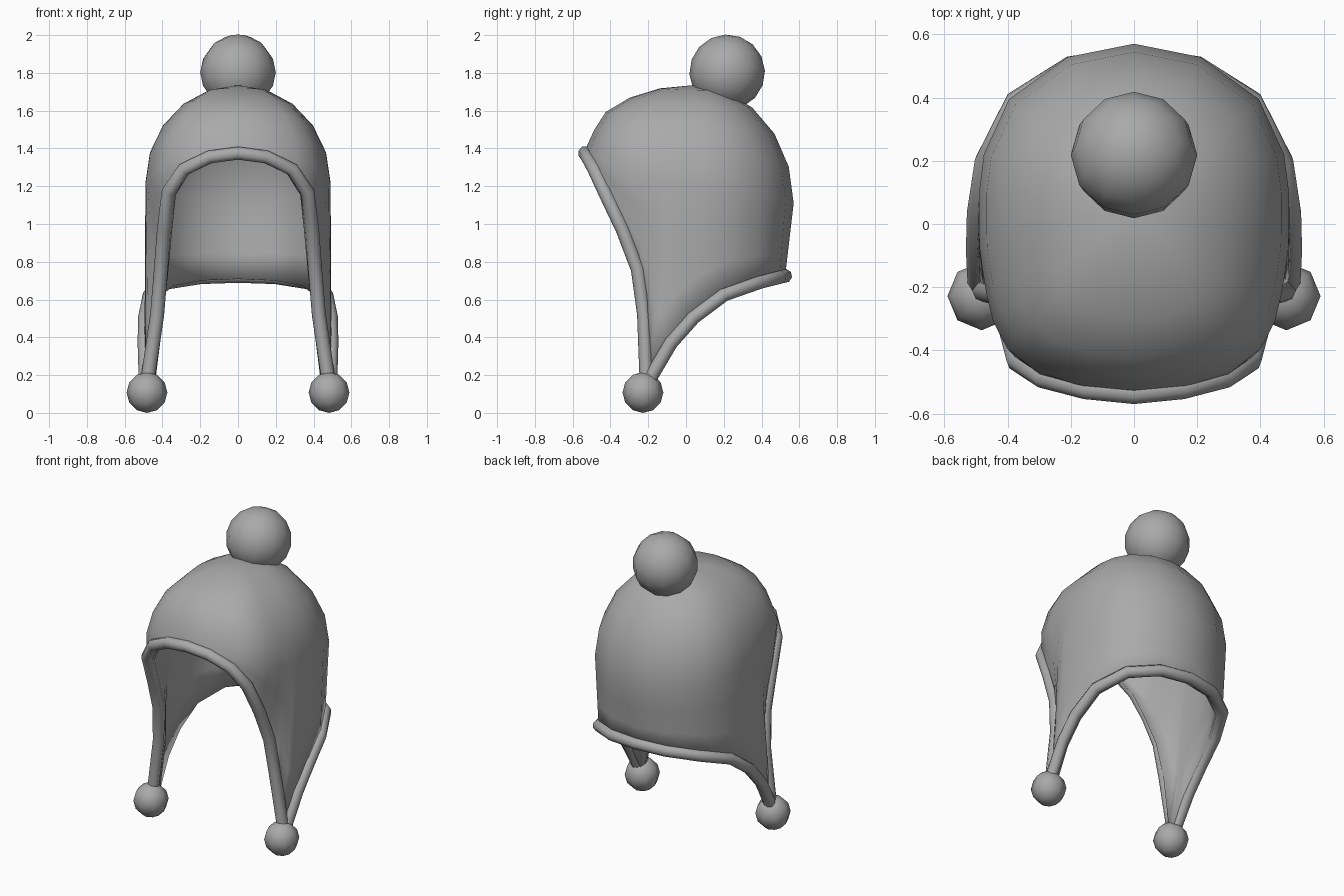
import bpy, bmesh, math
from mathutils import Vector

if "Cube" in bpy.data.objects:
    bpy.data.objects.remove(bpy.data.objects["Cube"])

# Half of the hem, front centre -> ear-flap tip -> back centre
rim = [(0, -.535, 1.375), (.15, -.52, 1.355), (.285, -.485, 1.29), (.368, -.43, 1.17),
       (.392, -.335, .97), (.408, -.255, .76), (.428, -.222, .52), (.475, -.21, .2),
       (.49, -.18, .2), (.495, -.08, .37), (.492, .04, .505), (.468, .2, .625),
       (.375, .385, .69), (.2, .495, .718), (0, .525, .725)]
# Matching line where the sides turn into the dome
brow = [(0, -.535, 1.39), (.16, -.515, 1.38), (.31, -.465, 1.35), (.40, -.395, 1.3),
        (.445, -.31, 1.26), (.467, -.22, 1.24), (.48, -.14, 1.23), (.488, -.08, 1.22),
        (.49, -.03, 1.22), (.49, .03, 1.22), (.49, .1, 1.2), (.475, .22, 1.19),
        (.395, .395, 1.16), (.21, .528, 1.13), (0, .57, 1.11)]
TIP = 7
POLE = Vector((0, .04, 1.735))

# Mid-grey wool
wool = bpy.data.materials.new("grey_wool")
wool.diffuse_color = (.4, .4, .4, 1)
wool.use_nodes = True
wool.node_tree.nodes["Principled BSDF"].inputs["Base Color"].default_value = wool.diffuse_color


def mirror_x(p):
    return (-p[0], p[1], p[2])


def full_loop(half):
    return half + [mirror_x(p) for p in half[-2:0:-1]]


# Cap shell: dome rows above the brow line, straight rows down to the hem
bm = bmesh.new()
columns = []
pole = bm.verts.new(POLE)
for r, e in zip(full_loop(rim), full_loop(brow)):
    r, e = Vector(r), Vector(e)
    r += (r - e).normalized() * .02
    col = []
    for deg in (72, 54, 36, 18, 0):
        a = math.radians(deg)
        p = POLE + (e - POLE) * math.cos(a)
        p.z = e.z + (POLE.z - e.z) * math.sin(a)
        if e.y < -.3 and deg == 18:      # flatter forehead
            p.y += .02
        col.append(bm.verts.new(p))
    for t in (.33, .67, 1):
        col.append(bm.verts.new(e.lerp(r, t)))
    columns.append(col)
for i, a in enumerate(columns):
    b = columns[(i + 1) % len(columns)]
    bm.faces.new((pole, a[0], b[0]))
    for j in range(len(a) - 1):
        bm.faces.new((a[j], a[j + 1], b[j + 1], b[j]))
bmesh.ops.recalc_face_normals(bm, faces=bm.faces[:])
if sum(f.normal.dot(f.calc_center_median() - Vector((0, 0, 1))) for f in bm.faces) < 0:
    bmesh.ops.reverse_faces(bm, faces=bm.faces[:])
for f in bm.faces:
    f.smooth = True
mesh = bpy.data.meshes.new("cap_shell")
bm.to_mesh(mesh)
bm.free()
mesh.materials.append(wool)
shell = bpy.data.objects.new("cap_shell", mesh)
bpy.context.collection.objects.link(shell)
# Thick lining that covers the inner side of the hem cord
solid = shell.modifiers.new("lining", 'SOLIDIFY')
solid.thickness = .042
solid.offset = -1


# Rolled hem cords, ending inside the small pom-poms
def cord(name, pts, radius=.037):
    curve = bpy.data.curves.new(name, 'CURVE')
    curve.dimensions = '3D'
    curve.bevel_depth = radius
    curve.bevel_resolution = 2
    curve.use_fill_caps = True
    spline = curve.splines.new('POLY')
    spline.points.add(len(pts) - 1)
    for sp, p in zip(spline.points, pts):
        sp.co = (*p, 1)
    spline.use_smooth = True
    curve.materials.append(wool)
    obj = bpy.data.objects.new(name, curve)
    bpy.context.collection.objects.link(obj)


front = rim[:TIP + 1] + [(.48, -.215, .12)]
back = rim[:TIP:-1] + [(.485, -.21, .12)]
for name, half in (("front_hem", front), ("back_hem", back)):
    cord(name, [mirror_x(p) for p in half[:0:-1]] + half)


# Pom-poms
def pompom(name, loc, radius, segments, rings, tilt=0):
    bpy.ops.mesh.primitive_uv_sphere_add(segments=segments, ring_count=rings, radius=radius,
                                         location=loc, rotation=(tilt, 0, 0))
    bpy.context.object.name = name
    bpy.context.object.data.materials.append(wool)
    bpy.ops.object.shade_smooth()


pompom("top_pompom", (0, .218, 1.803), .2, 12, 8, math.radians(-20))
for side, label in ((-1, "left"), (1, "right")):
    pompom(label + "_flap_pompom", (side * .482, -.228, .108), .108, 8, 6)
